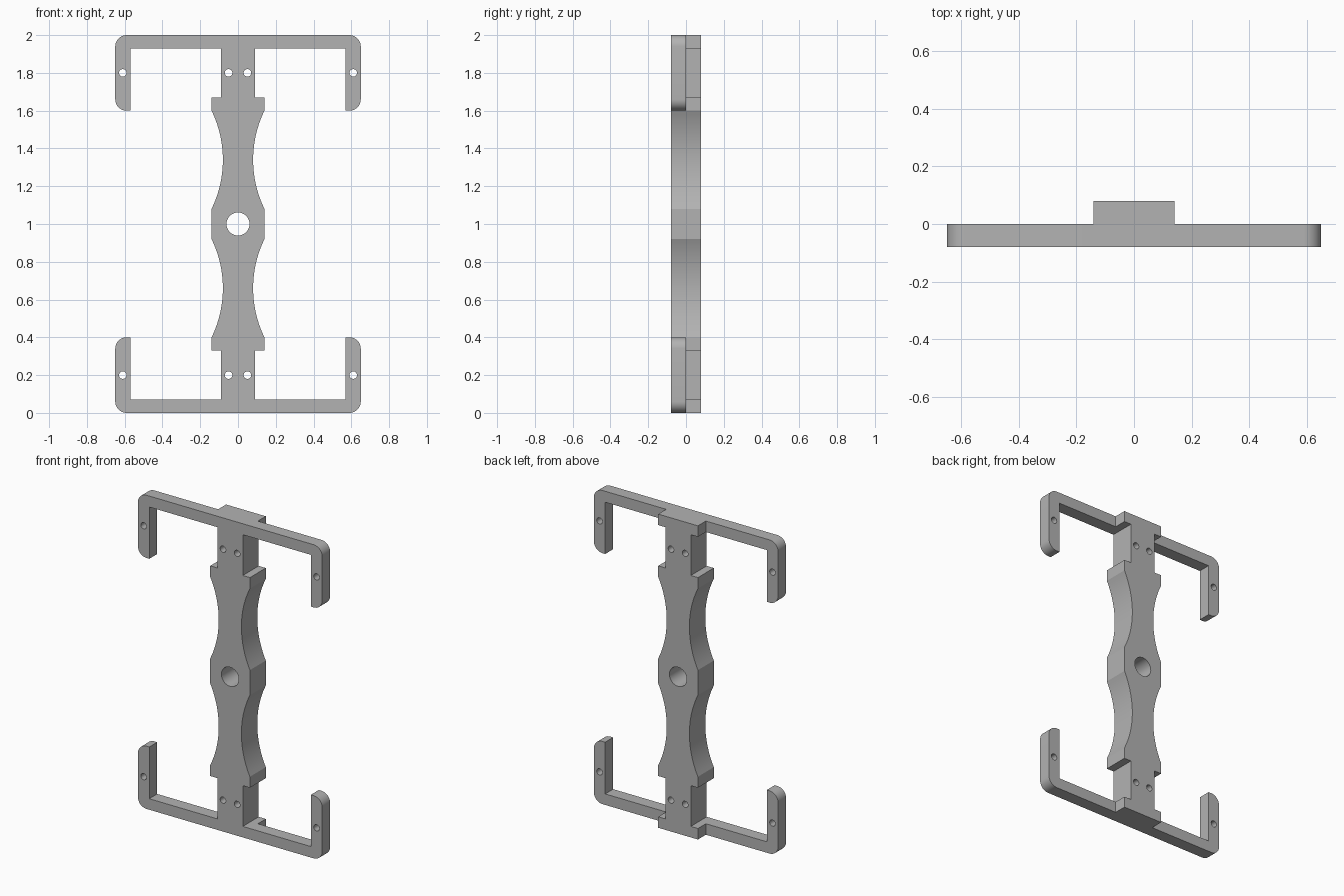
import bpy, bmesh
from math import cos, sin, pi, radians, sqrt

if "Cube" in bpy.data.objects:
    bpy.data.objects.remove(bpy.data.objects["Cube"])

# Dark grey finish
grey = bpy.data.materials.new("dark_grey")
grey.diffuse_color = (0.45, 0.45, 0.45, 1)
grey.use_nodes = True
grey.node_tree.nodes["Principled BSDF"].inputs["Base Color"].default_value = grey.diffuse_color


def arc(cx, cz, r, a0, a1, n):
    return [(cx + r * cos(radians(a0 + (a1 - a0) * i / n)),
             cz + r * sin(radians(a0 + (a1 - a0) * i / n))) for i in range(n + 1)]


def circle(cx, cz, r, n=32):
    return arc(cx, cz, r, 0, 360, n)[:-1]


def plate(name, loops, y0, y1):
    """Extrude a front-view outline with holes from y0 to y1."""
    cu = bpy.data.curves.new(name + "_profile", 'CURVE')
    cu.dimensions = '2D'
    cu.fill_mode = 'BOTH'
    cu.extrude = (y1 - y0) / 2
    for pts in loops:
        sp = cu.splines.new('POLY')
        sp.points.add(len(pts) - 1)
        for p, (x, z) in zip(sp.points, pts):
            p.co = (x, z, 0, 1)
        sp.use_cyclic_u = True
    tmp = bpy.data.objects.new(name + "_tmp", cu)
    bpy.context.collection.objects.link(tmp)
    dg = bpy.context.evaluated_depsgraph_get()
    me = bpy.data.meshes.new_from_object(tmp.evaluated_get(dg))
    bpy.data.objects.remove(tmp)
    bm = bmesh.new()
    bm.from_mesh(me)
    for v in bm.verts:
        x, z, d = v.co
        v.co = (x, (y0 + y1) / 2 - d, z)
    bmesh.ops.remove_doubles(bm, verts=bm.verts, dist=1e-5)
    bmesh.ops.recalc_face_normals(bm, faces=bm.faces)
    bm.to_mesh(me)
    bm.free()
    me.name = name
    me.materials.clear()
    me.materials.append(grey)
    ob = bpy.data.objects.new(name, me)
    bpy.context.collection.objects.link(ob)
    bpy.ops.object.select_all(action='DESELECT')
    ob.select_set(True)
    bpy.context.view_layer.objects.active = ob
    bpy.ops.object.shade_smooth_by_angle(angle=radians(20))
    return ob


# Central spine: half outline from the hub up, mirrored in x and z
W, NECK, T = 0.14, 0.09, 0.08
R = (0.26 ** 2 + 0.06 ** 2) / (2 * 0.06)
waist = [(0.08 + R - sqrt(R * R - t * t), 1.34 + t)
         for t in [-0.26 + 0.52 * i / 24 for i in range(25)]]
upper = waist + [(W, 1.67), (NECK, 1.67), (NECK, 1.93), (W, 1.93), (W, 2.0)]
right = [(x, 2 - z) for x, z in reversed(upper)] + upper
outline = right + [(-x, z) for x, z in reversed(right)]
holes = [circle(0, 1, 0.061, 48)]
holes += [circle(x, z, 0.02) for x in (-0.05, 0.05) for z in (0.2, 1.8)]
plate("spine", [outline] + holes, -T, T)

# Four hooked brackets on the front half of the thickness
hook = [(W, 1.93), (0.57, 1.93), (0.57, 1.60)]
hook += arc(0.59, 1.66, 0.06, -90, 0, 10) + arc(0.59, 1.94, 0.06, 0, 90, 10)
hook += [(W, 2.0)]
for side, sx in (("left", -1), ("right", 1)):
    for level, flip in (("upper", False), ("lower", True)):
        loops = [[(sx * x, 2 - z if flip else z) for x, z in pts]
                 for pts in (hook, circle(0.61, 1.8, 0.02))]
        plate(f"{level}_{side}_bracket", loops, -T, 0)
